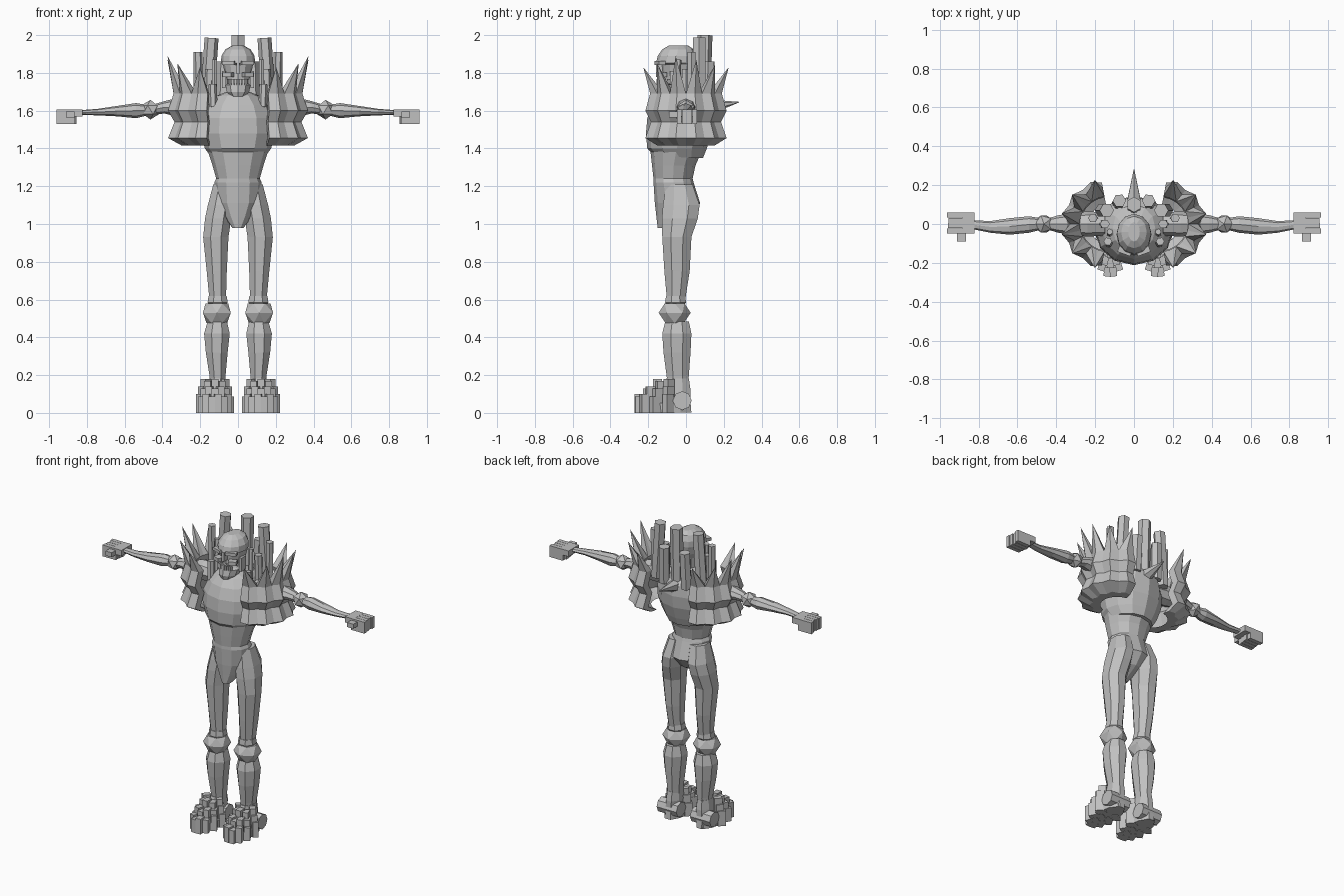
import bpy, bmesh, math
from mathutils import Vector, Matrix

if "Cube" in bpy.data.objects:
    bpy.data.objects.remove(bpy.data.objects["Cube"])

grey = bpy.data.materials.new("plain_grey")
grey.diffuse_color = (0.53, 0.53, 0.53, 1)
grey.use_nodes = True
grey.node_tree.nodes["Principled BSDF"].inputs["Base Color"].default_value = grey.diffuse_color


def finish(name, bm, mirror=False):
    bmesh.ops.recalc_face_normals(bm, faces=bm.faces)
    me = bpy.data.meshes.new(name)
    bm.to_mesh(me)
    bm.free()
    me.materials.append(grey)
    ob = bpy.data.objects.new(name, me)
    bpy.context.collection.objects.link(ob)
    if mirror:
        ob.modifiers.new("mirror", 'MIRROR').use_axis = (True, False, False)
    return ob


def loft(name, rings, n=8, axis='Z', mirror=False, phase=0.0):
    """Skin oval rings given as (position, u_min, u_max, v_min, v_max)."""
    bm = bmesh.new()
    rows = []
    for t, u0, u1, v0, v1 in rings:
        row = []
        for i in range(n):
            a = math.tau * i / n + phase
            u = (u0 + u1) / 2 + (u1 - u0) / 2 * math.cos(a)
            v = (v0 + v1) / 2 + (v1 - v0) / 2 * math.sin(a)
            row.append(bm.verts.new((u, v, t) if axis == 'Z' else (t, u, v)))
        rows.append(row)
    for a, b in zip(rows, rows[1:]):
        for i in range(n):
            j = (i + 1) % n
            bm.faces.new((a[i], a[j], b[j], b[i]))
    bm.faces.new(rows[0])
    bm.faces.new(rows[-1])
    return finish(name, bm, mirror)


def add_box(bm, c, s, rz=0.0, rx=0.0):
    m = (Matrix.Translation(c) @ Matrix.Rotation(rz, 4, 'Z') @ Matrix.Rotation(rx, 4, 'X')
         @ Matrix.Diagonal((*s, 1)))
    bmesh.ops.create_cube(bm, size=1, matrix=m)


def add_tube(bm, p0, p1, r0, r1, n=6):
    p0, p1 = Vector(p0), Vector(p1)
    d = p1 - p0
    m = Matrix.Translation((p0 + p1) / 2) @ d.to_track_quat('Z', 'Y').to_matrix().to_4x4()
    bmesh.ops.create_cone(bm, cap_ends=True, segments=n, radius1=r0, radius2=r1,
                          depth=d.length, matrix=m)


# Torso: pelvis, belly, then the overhanging chest
loft("pelvis_and_belly", [
    (0.98, -.03, .03, -.15, -.08), (1.04, -.075, .075, -.157, .02),
    (1.11, -.115, .115, -.165, .075), (1.22, -.125, .125, -.172, .04),
    (1.24, -.115, .115, -.172, .035), (1.31, -.135, .135, -.18, .05),
    (1.40, -.165, .165, -.19, .09)], 12, phase=math.pi / 2)
loft("chest", [
    (1.35, -.14, .14, -.16, .09), (1.40, -.175, .175, -.205, .11), (1.48, -.2, .2, -.212, .135),
    (1.56, -.197, .197, -.205, .145), (1.63, -.165, .165, -.18, .14),
    (1.68, -.11, .11, -.145, .1), (1.70, -.06, .06, -.11, .03)], 12, phase=math.pi / 2)
loft("neck", [(1.66, -.055, .055, -.1, .02), (1.82, -.05, .05, -.1, .02)], 8)
bm = bmesh.new()
add_tube(bm, (0, .12, 1.62), (0, .28, 1.645), .04, .002, 6)
finish("back_spike", bm)

# Skull
loft("cranium", [
    (1.765, -.06, .06, -.125, .02), (1.80, -.07, .07, -.125, .04), (1.845, -.08, .08, -.13, .05),
    (1.852, -.09, .09, -.158, .052), (1.89, -.088, .088, -.15, .052),
    (1.925, -.066, .066, -.125, .04), (1.945, -.03, .03, -.09, .01)], 12, phase=math.pi / 2)
loft("jaw", [
    (1.675, -.04, .04, -.155, -.04), (1.70, -.062, .062, -.162, -.02),
    (1.735, -.07, .07, -.155, 0), (1.745, -.055, .055, -.14, 0)], 10, phase=math.pi / 2)
bm = bmesh.new()
for i in range(-3, 4):
    add_box(bm, (i * .014, -.147 + abs(i) * .004, 1.752), (.011, .02, .03))
add_box(bm, (0, -.14, 1.825), (.018, .04, .06))
finish("teeth_and_nose_bridge", bm)
bm = bmesh.new()
add_box(bm, (.052, -.13, 1.79), (.05, .04, .025), .4)
add_box(bm, (.047, -.138, 1.852), (.07, .035, .02), .35)
add_box(bm, (.075, -.06, 1.765), (.018, .05, .09))
finish("cheek_and_brow", bm, True)

# Ring of exhaust pipes behind the head
bm = bmesh.new()
add_tube(bm, (0, .09, 1.62), (0, .10, 2.0), .038, .04, 6)
finish("centre_pipe", bm)
bm = bmesh.new()
for p0, p1, r in (((.165, .07, 1.62), (.14, .07, 1.985), .037),
                  ((.08, .11, 1.62), (.075, .12, 1.86), .035),
                  ((.21, .03, 1.6), (.212, .03, 1.91), .024),
                  ((.125, -.05, 1.64), (.125, -.04, 1.87), .016),
                  ((.155, 0, 1.62), (.15, 0, 1.82), .025),
                  ((.13, -.1, 1.62), (.135, -.09, 1.74), .022)):
    add_tube(bm, p0, p1, r, r)
finish("side_pipes", bm, True)

# Shoulder guards: a crescent of ridged strips, each topped by a spike
PROFILE = ((1.415, .165), (1.455, .24), (1.54, .205), (1.60, .24), (1.69, .21))
SPIKES = (1.83, 1.85, 1.89, 1.87, 1.84, 1.83)
bm = bmesh.new()
count = len(SPIKES)


def pad(a, r, z):
    return bm.verts.new((.125 + r * math.cos(a), r * .93 * math.sin(a), z))


for k, top in enumerate(SPIKES):
    a0, a1 = (math.radians(-80 + 160 * (k + j) / count) for j in (0, 1))
    am = (a0 + a1) / 2
    # each strip bulges along its middle line
    outer = [[pad(a, r + d, z) for a, d in ((a0, -.006), (am, .012), (a1, -.006))]
             for z, r in PROFILE]
    inner = [[pad(a, r - .055, z) for a in (a0, am, a1)] for z, r in PROFILE]
    for grid in (outer, inner):
        for lo, hi in zip(grid, grid[1:]):
            for j in (0, 1):
                bm.faces.new((lo[j], lo[j + 1], hi[j + 1], hi[j]))
    for lo, hi, oi, oh in zip(outer, outer[1:], inner, inner[1:]):
        for j in (0, 2):
            bm.faces.new((lo[j], hi[j], oh[j], oi[j]))
    for j in (0, 1):
        bm.faces.new((outer[0][j], outer[0][j + 1], inner[0][j + 1], inner[0][j]))
    lean = am + (-.1 if k == 0 else .1 if k == count - 1 else 0)
    tip = pad(lean, .255, top)
    o, i = outer[-1], inner[-1]
    loop = [o[0], o[1], o[2], i[2], i[1], i[0]]
    for j in range(6):
        bm.faces.new((loop[j], loop[(j + 1) % 6], tip))
finish("shoulder_guard", bm, True)

# Arms
loft("upper_arm", [
    (.15, -.06, .06, 1.55, 1.67), (.24, -.065, .065, 1.55, 1.68), (.33, -.055, .055, 1.57, 1.665),
    (.39, -.045, .045, 1.585, 1.65), (.44, -.03, .03, 1.58, 1.635)], 8, 'X', True)
bm = bmesh.new()
bmesh.ops.create_icosphere(bm, subdivisions=1, radius=.052,
                           matrix=Matrix.Translation((.464, 0, 1.605)))
finish("elbow", bm, True)
loft("forearm", [
    (.48, -.03, .03, 1.575, 1.63), (.54, -.045, .04, 1.56, 1.64), (.64, -.055, .03, 1.57, 1.625),
    (.74, -.045, .015, 1.575, 1.61), (.84, -.025, .02, 1.578, 1.602)], 8, 'X', True)
bm = bmesh.new()
add_box(bm, (.852, .005, 1.587), (.06, .108, .038))
for i in range(4):
    add_box(bm, (.913 - .004 * (i % 3), -.036 + i * .0275, 1.568), (.098, .0255, .075))
add_box(bm, (.888, -.068, 1.58), (.045, .045, .03))
finish("hand", bm, True)

# Legs
loft("thigh", [
    (.60, .06, .155, -.105, 0), (.75, .055, .17, -.12, .025), (.93, .045, .19, -.132, .035),
    (1.03, .03, .18, -.135, .07), (1.10, .02, .165, -.13, .08), (1.21, .02, .135, -.11, .04)],
    8, mirror=True, phase=math.pi / 8)
loft("knee_cuff", [(.565, .07, .15, -.1, -.01), (.585, .05, .165, -.115, .005),
                   (.62, .056, .16, -.11, 0)], 8, mirror=True, phase=math.pi / 8)

# Knee: faceted band of triangles
bm = bmesh.new()
rows = []
for z, r, off in ((.475, .055, 0), (.53, .085, .5), (.58, .06, 0)):
    rows.append([bm.verts.new((.112 + r * math.cos(math.tau * (i + off) / 6),
                               -.06 + r * math.sin(math.tau * (i + off) / 6), z))
                 for i in range(6)])
for i in range(6):
    j = (i + 1) % 6
    mid = rows[1]
    for end in (rows[0], rows[2]):
        bm.faces.new((end[i], end[j], mid[i]))
        bm.faces.new((mid[i], mid[j], end[j]))
bm.faces.new(rows[0])
bm.faces.new(rows[2])
finish("knee", bm, True)

loft("shin", [
    (.14, .065, .15, -.1, .015), (.20, .062, .155, -.108, .02), (.32, .05, .175, -.125, .03),
    (.42, .038, .185, -.132, .035), (.485, .055, .165, -.115, .02)], 8, mirror=True,
    phase=math.pi / 8)

# Feet: heel, sole and stepped fans of blocks
loft("heel", [(.01, .065, .165, -.14, .035), (.07, .065, .165, -.14, .03),
              (.13, .06, .16, -.13, .03), (.19, .065, .155, -.11, .02)], 8, mirror=True,
     phase=math.pi / 8)
loft("sole", [(.01, .05, .19, -.25, .03), (.06, .045, .195, -.24, .02)], 10, mirror=True)
bm = bmesh.new()
for scale, height, num in ((1, .10, 8), (.72, .14, 7), (.42, .18, 5)):
    for i in range(num):
        a = math.pi * (i + .2) / (num - .6)
        h = height - .012 * (i % 2)
        c = (.122 + .071 * math.cos(a) * (.45 + .55 * scale),
             -.08 - .17 * scale * math.sin(a), .012 + h / 2 - .005)
        add_box(bm, c, (.036, .048, h), (a - math.pi / 2) * -.5)
finish("foot_blocks", bm, True)
bm = bmesh.new()
add_tube(bm, (.05, -.02, .065), (.195, -.02, .065), .05, .05, 8)
finish("ankle_disc", bm, True)

# Rest the model on the floor
for ob in bpy.context.collection.objects:
    ob.location.z = -.007 if "foot" in ob.name or ob.name in ("sole", "heel") else 0
